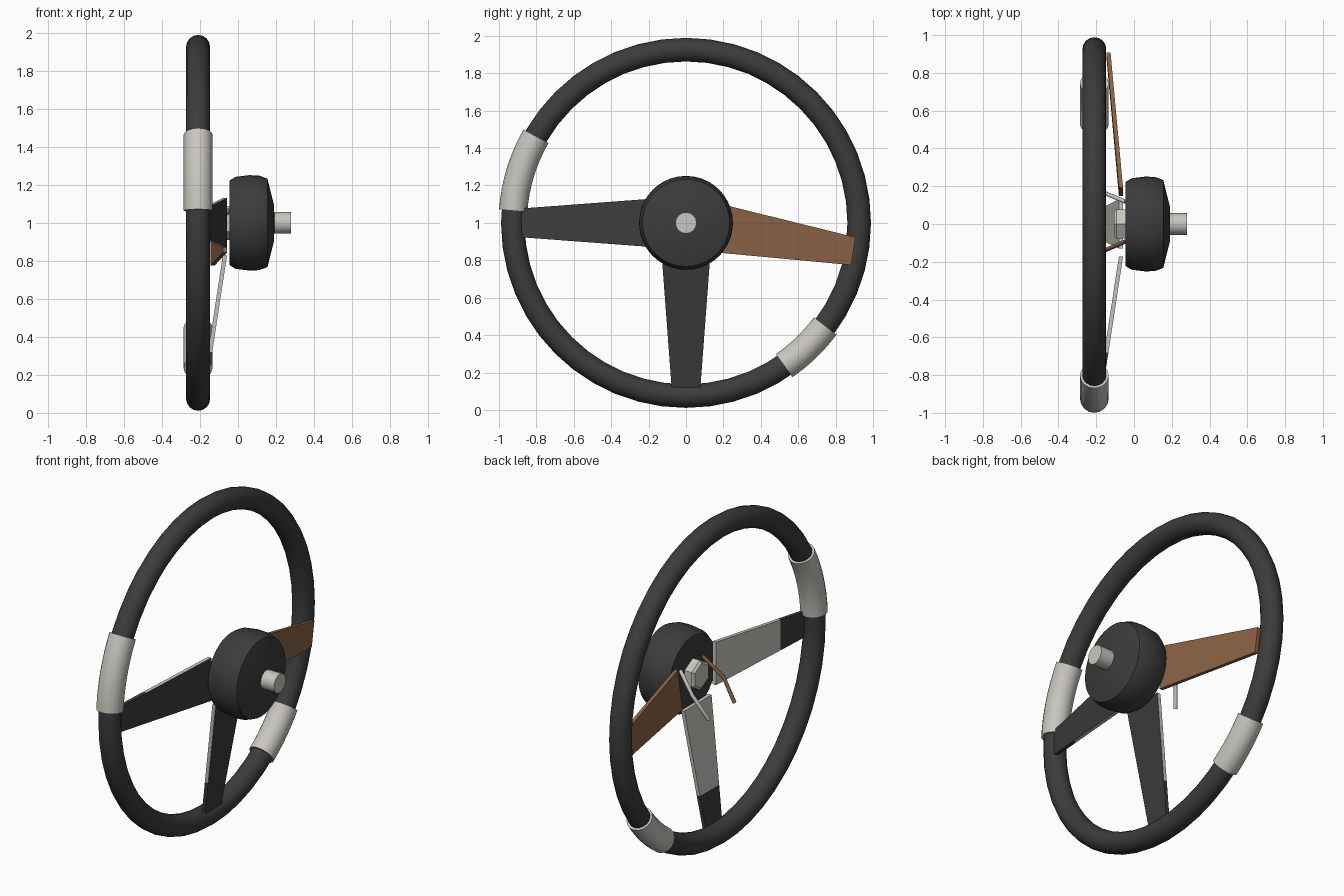
import bpy, bmesh
from math import radians, pi, cos, sin
from mathutils import Matrix, Vector

cube = bpy.data.objects.get("Cube")
if cube:
    bpy.data.objects.remove(cube, do_unlink=True)

CENTRE = Vector((0, 0, 1))
RIM_X, RIM_R = -0.21, 0.926


def material(name, rgb):
    m = bpy.data.materials.new(name)
    m.use_nodes = True
    m.diffuse_color = (*rgb, 1)
    bsdf = m.node_tree.nodes["Principled BSDF"]
    bsdf.inputs["Base Color"].default_value = (*rgb, 1)
    bsdf.inputs["Roughness"].default_value = 0.6
    return m


black = material("black_leather", (0.045, 0.045, 0.045))
silver = material("pale_metal", (0.58, 0.565, 0.52))
brown = material("brown_wood", (0.26, 0.125, 0.06))


def smooth(obj, angle=35):
    bpy.ops.object.select_all(action='DESELECT')
    obj.select_set(True)
    bpy.context.view_layer.objects.active = obj
    bpy.ops.object.shade_smooth_by_angle(angle=radians(angle))


def add_mesh(name, bm, *mats):
    bmesh.ops.recalc_face_normals(bm, faces=bm.faces)
    mesh = bpy.data.meshes.new(name)
    bm.to_mesh(mesh)
    bm.free()
    obj = bpy.data.objects.new(name, mesh)
    bpy.context.collection.objects.link(obj)
    for m in mats:
        mesh.materials.append(m)
    return obj


def lathe(name, profile, mat, steps):
    """Turn (x, radius) points around the hub axis."""
    bm = bmesh.new()
    vs = [bm.verts.new((x, 0, r)) for x, r in profile]
    edges = [bm.edges.new(pair) for pair in zip(vs, vs[1:])]
    bmesh.ops.spin(bm, geom=vs + edges, cent=(0, 0, 0), axis=(1, 0, 0),
                   angle=2 * pi, steps=steps)
    bmesh.ops.remove_doubles(bm, verts=bm.verts, dist=0.0005)
    obj = add_mesh(name, bm, mat)
    obj.location = CENTRE
    return obj


def tube(name, points, radius, mat, resolution=4):
    """Round rod along a path, with closed ends."""
    curve = bpy.data.curves.new(name, 'CURVE')
    curve.dimensions = '3D'
    curve.bevel_depth = radius
    curve.bevel_resolution = resolution
    curve.use_fill_caps = True
    spline = curve.splines.new('POLY')
    spline.points.add(len(points) - 1)
    for p, co in zip(spline.points, points):
        p.co = (*co, 1)
    curve.materials.append(mat)
    obj = bpy.data.objects.new(name, curve)
    bpy.context.collection.objects.link(obj)
    bpy.ops.object.select_all(action='DESELECT')
    obj.select_set(True)
    bpy.context.view_layer.objects.active = obj
    bpy.ops.object.convert(target='MESH')
    smooth(bpy.context.view_layer.objects.active, 50)


def spoke(name, angle, x_end, mats):
    """Tapered slanted plate; angle is measured from +y towards +z."""
    start, split, end, half_thick = 0.172, 0.68, 0.907, 0.011
    bm = bmesh.new()
    rings = []
    for r in (start, split, end):
        t = (r - start) / (end - start)
        x = -0.069 + t * (x_end + 0.069)
        w = 0.13 - 0.055 * t
        rings.append([bm.verts.new((x + sx * half_thick, r, sz * w))
                      for sx, sz in ((-1, -1), (1, -1), (1, 1), (-1, 1))])
    for a, b in zip(rings, rings[1:]):
        for i in range(4):
            j = (i + 1) % 4
            bm.faces.new((a[i], a[j], b[j], b[i]))
    bm.faces.new(rings[0])
    bm.faces.new(rings[-1])
    bm.normal_update()
    bmesh.ops.recalc_face_normals(bm, faces=bm.faces)
    # Bare metal on the inner length, except the covered outward face
    if len(mats) > 1:
        for f in bm.faces:
            inner = f.calc_center_median().y < split - 0.01
            f.material_index = int(inner and f.normal.x < 0.5)
    bmesh.ops.rotate(bm, verts=bm.verts, cent=(0, 0, 0),
                     matrix=Matrix.Rotation(radians(angle), 3, 'X'))
    add_mesh(name, bm, *mats).location = CENTRE


# Rim
bpy.ops.mesh.primitive_torus_add(
    major_radius=RIM_R, minor_radius=0.063, major_segments=48, minor_segments=16,
    location=(RIM_X, 0, 1), rotation=(0, pi / 2, 0))
rim = bpy.context.object
rim.name = "rim"
rim.data.materials.append(black)
smooth(rim, 60)

# Grip sleeves around the rim
for name, a0, a1 in (("front_sleeve", 150, 176), ("back_sleeve", -55.5, -36.5)):
    angles = [radians(a0 + (a1 - a0) * i / 8) for i in range(9)]
    path = [(RIM_X, RIM_R * cos(a), 1 + RIM_R * sin(a)) for a in angles]
    tube(name, path, 0.076, silver, 6)

# Spokes
spoke("front_spoke", 180, -0.181, (black, silver))
spoke("lower_spoke", -90, -0.181, (black, silver))
spoke("back_spoke", -9.6, -0.135, (brown,))

# Hub, shaft and hexagonal nut
smooth(lathe("hub", [(-0.045, 0), (-0.045, 0.222), (-0.013, 0.242), (0.06, 0.251),
                     (0.11, 0.249), (0.155, 0.233), (0.19, 0.092), (0.192, 0)],
             black, 40), 30)
smooth(lathe("shaft", [(0.18, 0), (0.18, 0.057), (0.28, 0.057), (0.28, 0)],
             silver, 16))
lathe("nut", [(-0.04, 0), (-0.04, 0.09), (-0.092, 0.09), (-0.105, 0.075),
              (-0.105, 0)], silver, 6)

# Bent levers behind the hub
tube("pale_lever", [(-0.045, 0.118, 1.06), (-0.158, 0.165, 0.957),
                    (-0.217, 0.094, 0.80)], 0.011, silver)
tube("brown_lever", [(-0.045, -0.092, 1.07), (-0.155, -0.14, 0.948),
                     (-0.22, -0.15, 0.81)], 0.011, brown)
